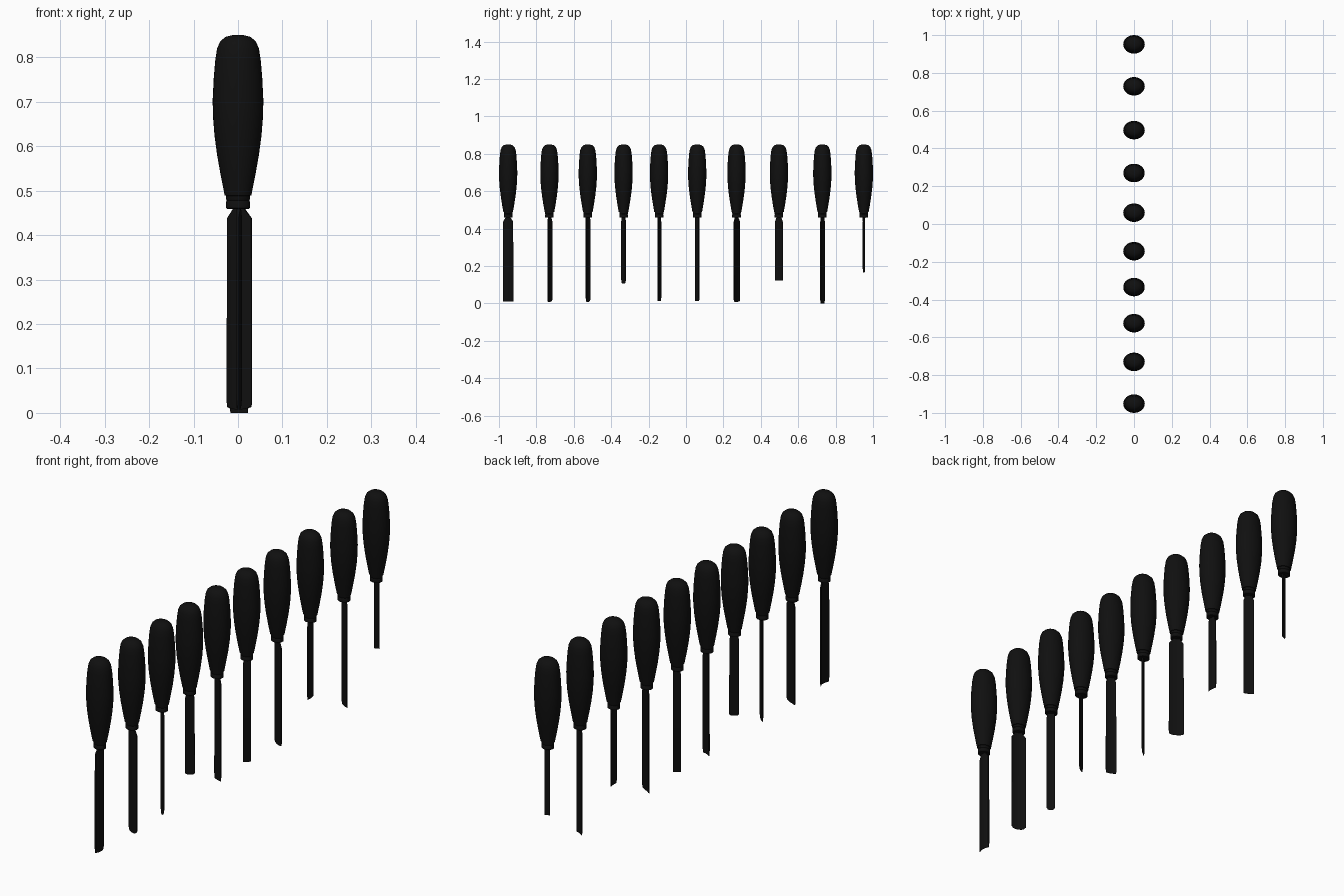
import bpy, bmesh, math

if "Cube" in bpy.data.objects:
    bpy.data.objects.remove(bpy.data.objects["Cube"])

black = bpy.data.materials.new("black")
black.diffuse_color = (0.005, 0.005, 0.005, 1)
black.use_nodes = True
black.node_tree.nodes["Principled BSDF"].inputs["Base Color"].default_value = black.diffuse_color

# y position, tip z, blade width, turn in degrees, steel thickness, gouge depth, tip rounding
TOOLS = [
    (-0.951, 0.010, 0.056, 90, 0.006, 0.008, 0.000),
    (-0.730, 0.008, 0.061, -23, 0.004, 0.006, 0.010),
    (-0.525, 0.008, 0.035, -40, 0.005, 0.004, 0.010),
    (-0.334, 0.107, 0.039, 33, 0.005, 0.000, 0.006),
    (-0.144, 0.012, 0.044, -22, 0.005, 0.003, 0.000),
    (0.060, 0.012, 0.032, 38, 0.005, 0.000, 0.000),
    (0.270, 0.009, 0.062, -30, 0.004, 0.004, 0.004),
    (0.497, 0.123, 0.042, 94, 0.005, 0.003, 0.000),
    (0.729, 0.000, 0.044, -28, 0.005, 0.002, 0.000),
    (0.951, 0.165, 0.022, 20, 0.005, 0.000, 0.000),
]

# (radius, z) of the handle, and of the collar below it
HANDLE = [(0.024, 0.488), (0.030, 0.489), (0.0315, 0.497), (0.039, 0.535),
          (0.047, 0.58), (0.053, 0.625), (0.0565, 0.67), (0.057, 0.705),
          (0.0545, 0.755), (0.051, 0.795), (0.047, 0.82), (0.040, 0.836),
          (0.028, 0.846), (0.012, 0.85)]
COLLAR = [(0.024, 0.459), (0.0265, 0.461), (0.0265, 0.476), (0.025, 0.478),
          (0.0265, 0.480), (0.0265, 0.492)]


def finish(name, bm, loc, turn=0):
    bmesh.ops.recalc_face_normals(bm, faces=bm.faces)
    me = bpy.data.meshes.new(name)
    bm.to_mesh(me)
    bm.free()
    ob = bpy.data.objects.new(name, me)
    bpy.context.collection.objects.link(ob)
    ob.location = loc
    ob.rotation_euler.z = math.radians(turn)
    me.materials.append(black)
    bpy.ops.object.select_all(action='DESELECT')
    ob.select_set(True)
    bpy.context.view_layer.objects.active = ob
    bpy.ops.object.shade_smooth_by_angle(angle=math.radians(35))
    return ob


def skin(bm, rings):
    """Join closed rings of points into a capped solid."""
    loops = [[bm.verts.new(p) for p in ring] for ring in rings]
    n = len(loops[0])
    for a, b in zip(loops, loops[1:]):
        for i in range(n):
            j = (i + 1) % n
            bm.faces.new((a[i], a[j], b[j], b[i]))
    bm.faces.new(loops[0])
    bm.faces.new(loops[-1])


def turned(name, profile, y, squash=0.86, sides=32):
    bm = bmesh.new()
    angles = [2 * math.pi * i / sides for i in range(sides)]
    skin(bm, [[(r * math.cos(a), r * squash * math.sin(a), z) for a in angles]
              for r, z in profile])
    finish(name, bm, (0, y, 0))


def blade(name, y, tip, width, turn, thick, sag, rounding):
    bm = bmesh.new()
    us = [i / 4 - 1 for i in range(9)]
    half = width / 2
    # rows: z, half width, thickness, curvature, tip rounding
    rows = [(0.468, min(half, 0.013), 0.008, 0, 0),
            (0.458, min(half, 0.014), 0.008, sag * 0.3, 0),
            (0.438, half * 0.97, thick, sag, 0),
            (tip + 0.022, half, thick, sag, rounding * 0.5),
            (tip, half, 0.0015, sag, rounding)]
    rings = []
    for z, h, t, s, r in rows:
        def edge(u, side):
            return (h * u, s * (u * u - 0.5) + side * t / 2, z + r * u ** 4)
        rings.append([edge(u, -1) for u in us] + [edge(u, 1) for u in reversed(us)])
    skin(bm, rings)
    finish(name, bm, (0.002, y, 0), turn)


# the row of ten carving chisels
for k, (y, *shape) in enumerate(TOOLS, 1):
    turned(f"handle_{k}", HANDLE, y)
    turned(f"collar_{k}", COLLAR, y)
    blade(f"blade_{k}", y, *shape)
